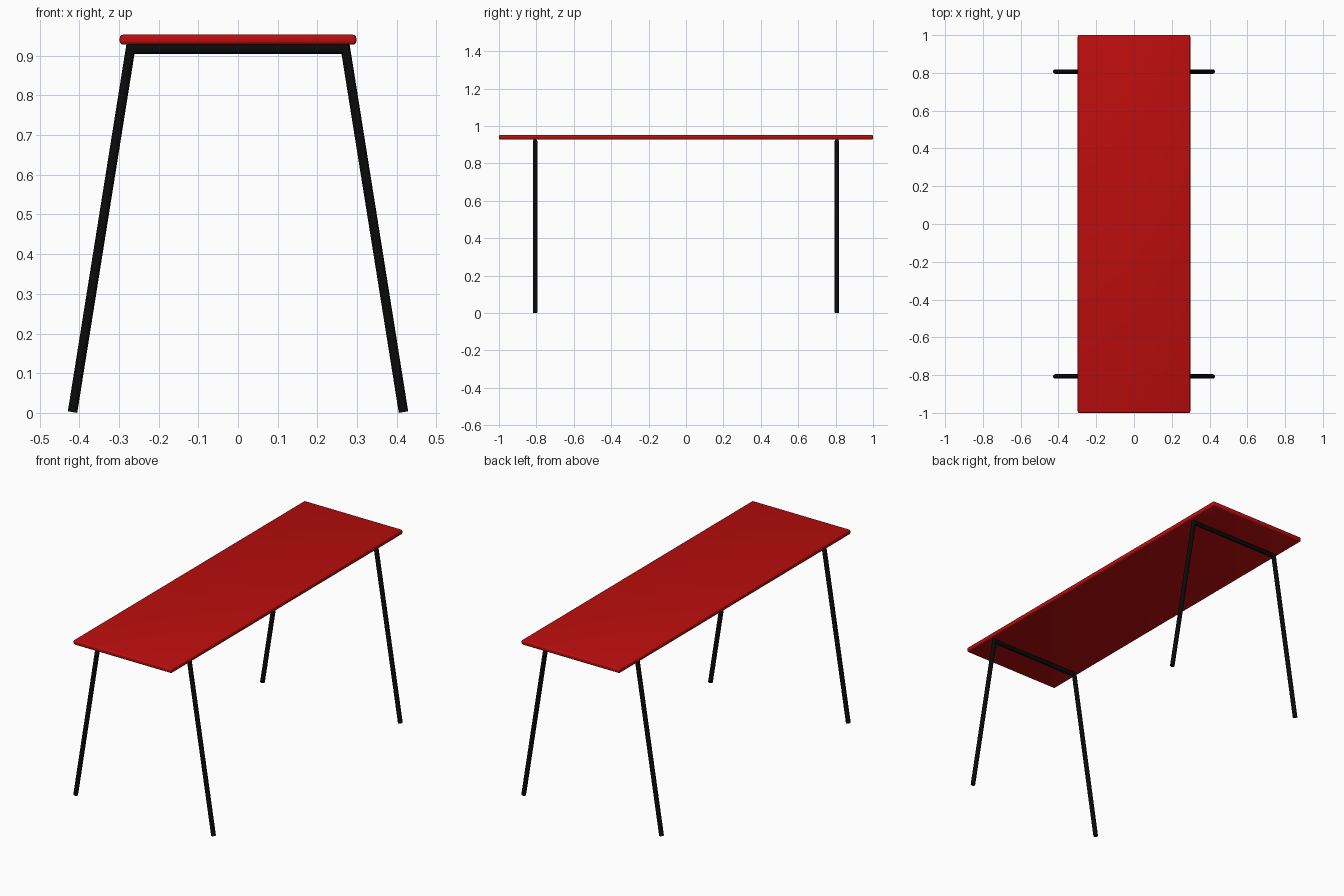
import bpy
import bmesh
import math
from mathutils import Vector

cube = bpy.data.objects.get("Cube")
if cube:
    bpy.data.objects.remove(cube, do_unlink=True)


def make_material(name, color, roughness):
    mat = bpy.data.materials.new(name)
    mat.use_nodes = True
    mat.diffuse_color = color
    shader = mat.node_tree.nodes["Principled BSDF"]
    shader.inputs["Base Color"].default_value = color
    shader.inputs["Roughness"].default_value = roughness
    return mat


red = make_material("red tabletop", (0.5, 0.004, 0.004, 1), 0.5)
black = make_material("black steel", (0.003, 0.003, 0.003, 1), 0.5)


def finish(bm, name, mat):
    mesh = bpy.data.meshes.new(name)
    bmesh.ops.recalc_face_normals(bm, faces=bm.faces)
    bm.to_mesh(mesh)
    bm.free()
    mesh.materials.append(mat)
    obj = bpy.data.objects.new(name, mesh)
    bpy.context.collection.objects.link(obj)
    bpy.ops.object.select_all(action="DESELECT")
    obj.select_set(True)
    bpy.context.view_layer.objects.active = obj
    bpy.ops.object.shade_smooth_by_angle(angle=math.radians(35))
    return obj


def tube_frame(name, path, y, radius, sides=16):
    """Round tube along a path in the xz plane, with mitred corners."""
    bm = bmesh.new()
    points = [Vector((x, y, z)) for x, z in path]
    depth = Vector((0, 1, 0))
    rings = []
    for i, p in enumerate(points):
        before = (p - points[i - 1]).normalized() if i else None
        after = (points[i + 1] - p).normalized() if i < len(points) - 1 else None
        before, after = before or after, after or before
        along = (before + after).normalized()
        across = along.cross(depth) / along.dot(before)
        rings.append([
            bm.verts.new(p + radius * (math.cos(a) * across + math.sin(a) * depth))
            for a in (math.tau * k / sides for k in range(sides))])
    for lower, upper in zip(rings, rings[1:]):
        for k in range(sides):
            n = (k + 1) % sides
            bm.faces.new((lower[k], lower[n], upper[n], upper[k]))
    bm.faces.new(rings[0])
    bm.faces.new(rings[-1])
    return finish(bm, name, black)


# Tabletop: thin board with rounded edges
bm = bmesh.new()
bmesh.ops.create_cube(bm, size=1)
bmesh.ops.scale(bm, vec=(0.596, 2, 0.025), verts=bm.verts)
bmesh.ops.translate(bm, vec=(0, 0, 0.9405), verts=bm.verts)
bmesh.ops.bevel(bm, geom=bm.edges[:], offset=0.008, segments=3,
                profile=0.5, affect="EDGES")
finish(bm, "tabletop", red)

# Trestle frames: two splayed legs joined by a bar under the board
half = [(0.417, 0.002), (0.271, 0.917)]
path = half + [(-x, z) for x, z in reversed(half)]
for name, y in (("front_leg_frame", -0.807), ("back_leg_frame", 0.807)):
    tube_frame(name, path, y, 0.012)
